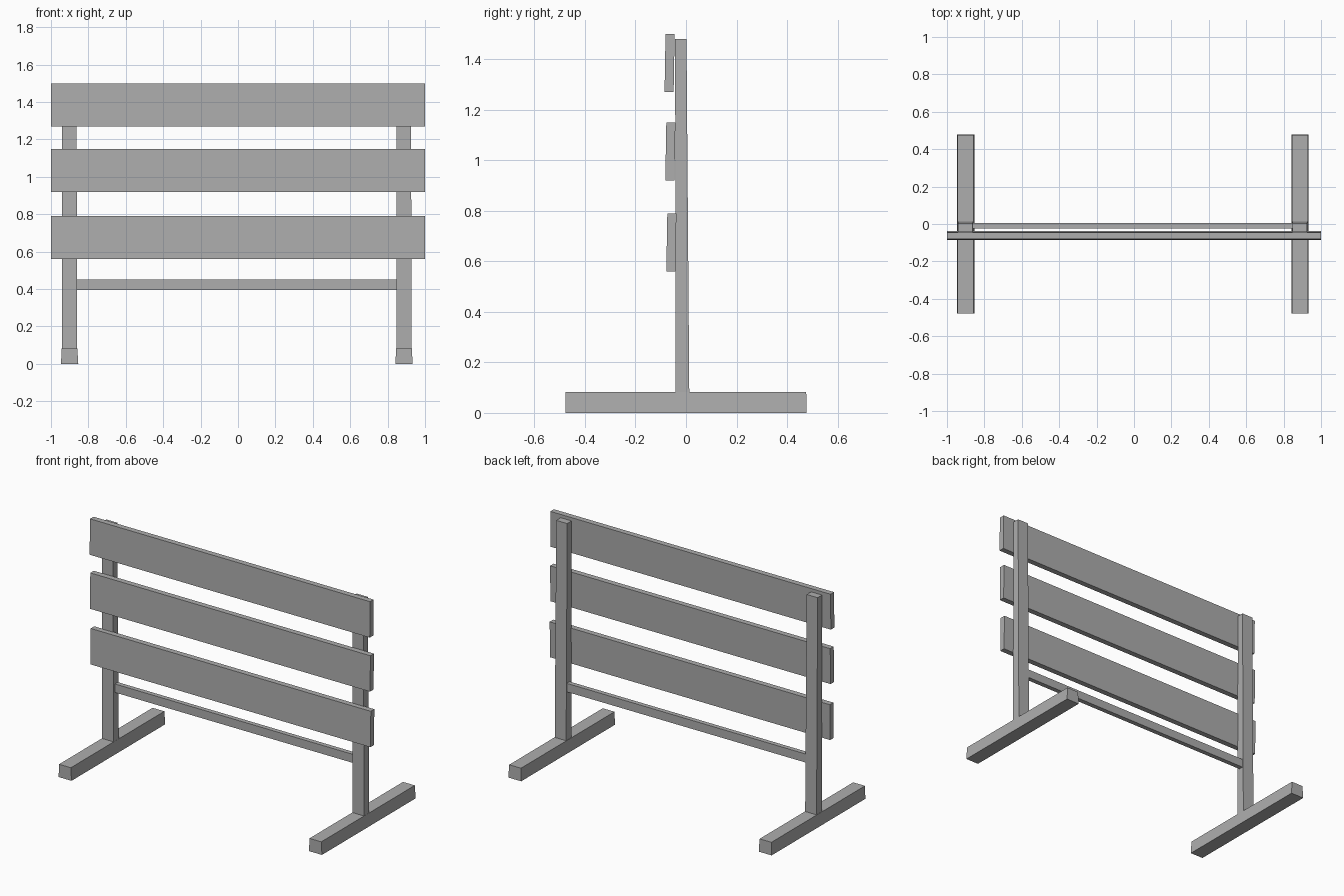
import bpy
import bmesh

cube = bpy.data.objects.get("Cube")
if cube:
    bpy.data.objects.remove(cube, do_unlink=True)

grey = bpy.data.materials.new("plain grey")
grey.use_nodes = True
colour = (0.42, 0.42, 0.42, 1)
grey.diffuse_color = colour
grey.node_tree.nodes["Principled BSDF"].inputs["Base Color"].default_value = colour


def tapered_box(name, z0, z1, bottom, top=None):
    """Box between two heights; bottom and top are (x0, x1, y0, y1)."""
    bm = bmesh.new()
    bmesh.ops.create_cube(bm, size=1)
    for v in bm.verts:
        x0, x1, y0, y1 = (top or bottom) if v.co.z > 0 else bottom
        v.co = (x1 if v.co.x > 0 else x0,
                y1 if v.co.y > 0 else y0,
                z1 if v.co.z > 0 else z0)
    mesh = bpy.data.meshes.new(name)
    bm.to_mesh(mesh)
    bm.free()
    mesh.materials.append(grey)
    obj = bpy.data.objects.new(name, mesh)
    bpy.context.collection.objects.link(obj)
    return obj


# Feet and upright posts, one pair per side
for side, x in (("right", -0.9), ("left", 0.888)):
    tapered_box(side + "_foot", 0, 0.083,
                (x - 0.046, x + 0.046, -0.478, 0.478),
                (x - 0.043, x + 0.041, -0.478, 0.476))
    tapered_box(side + "_post", 0.08, 1.48,
                (x - 0.041, x + 0.04, -0.041, 0.013),
                (x - 0.041, x + 0.037, -0.043, 0.002))

# Three wide boards, leaning slightly
for name, z, y in (("lower", 0.56, -0.078), ("middle", 0.92, -0.082), ("upper", 1.27, -0.085)):
    tapered_box(name + "_board", z, z + 0.23,
                (-1, 1, y, y + 0.036),
                (-1, 1, y + 0.004, y + 0.04))

# Thin cross bar between the posts
tapered_box("cross_bar", 0.395, 0.45, (-0.862, 0.85, -0.025, 0.005))
